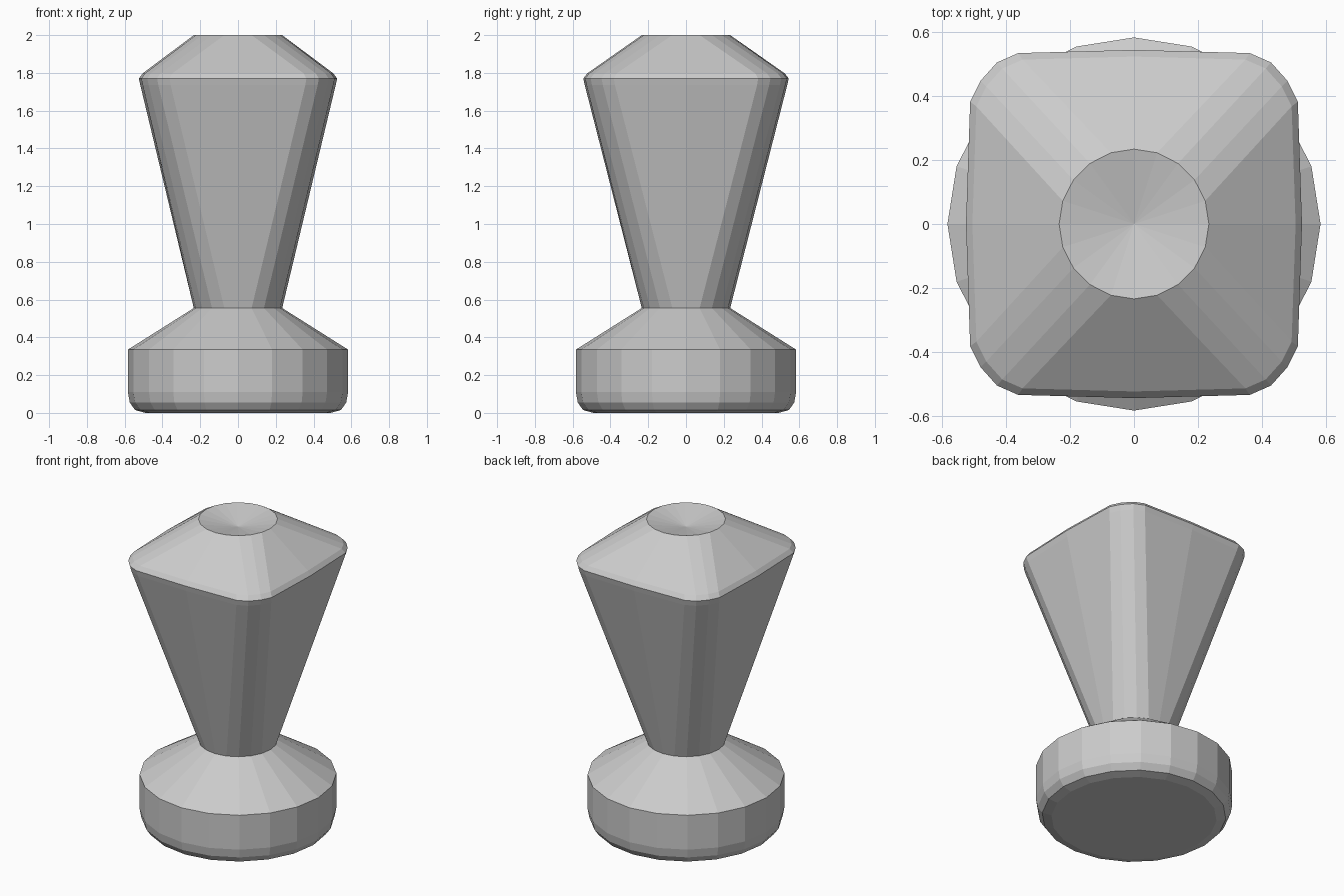
import bpy, bmesh, math

if "Cube" in bpy.data.objects:
    bpy.data.objects.remove(bpy.data.objects["Cube"])

SIDES = 20
# corner points of the rounded-square section (one quadrant)
QUAD = [(0.525, 0.0), (0.512, 0.382), (0.48, 0.447), (0.428, 0.505), (0.362, 0.534)]


def circle(r, z):
    return [(r * math.cos(2 * math.pi * i / SIDES), r * math.sin(2 * math.pi * i / SIDES), z)
            for i in range(SIDES)]


def squared(s, z):
    # quadrant mirrored around to a full ring matching the circle's vertices
    half = QUAD + [(0.0, 0.544)] + [(-x, y) for x, y in reversed(QUAD)]
    full = half + [(x, -y) for x, y in reversed(half[1:-1])]
    return [(x * s, y * s, z) for x, y in full]


def loft(name, rings, top_centre=None):
    bm = bmesh.new()
    loops = [[bm.verts.new(p) for p in ring] for ring in rings]
    for a, b in zip(loops, loops[1:]):
        for i in range(SIDES):
            j = (i + 1) % SIDES
            bm.faces.new((a[i], a[j], b[j], b[i]))
    bm.faces.new(loops[0][::-1])
    if top_centre:
        c = bm.verts.new(top_centre)
        for i in range(SIDES):
            bm.faces.new((loops[-1][i], loops[-1][(i + 1) % SIDES], c))
    bmesh.ops.recalc_face_normals(bm, faces=bm.faces)
    me = bpy.data.meshes.new(name)
    bm.to_mesh(me)
    bm.free()
    ob = bpy.data.objects.new(name, me)
    bpy.context.collection.objects.link(ob)
    return ob


# one continuous body: round foot, narrow neck, flared square head, dished top
loft("pedestal_body", [
    circle(0.49, 0.0), circle(0.545, 0.015), circle(0.573, 0.055), circle(0.583, 0.11),
    circle(0.583, 0.335), circle(0.234, 0.555),
    squared(0.985, 1.735), squared(1.0, 1.77), squared(0.962, 1.797),
    circle(0.234, 2.0)], top_centre=(0, 0, 1.95))
